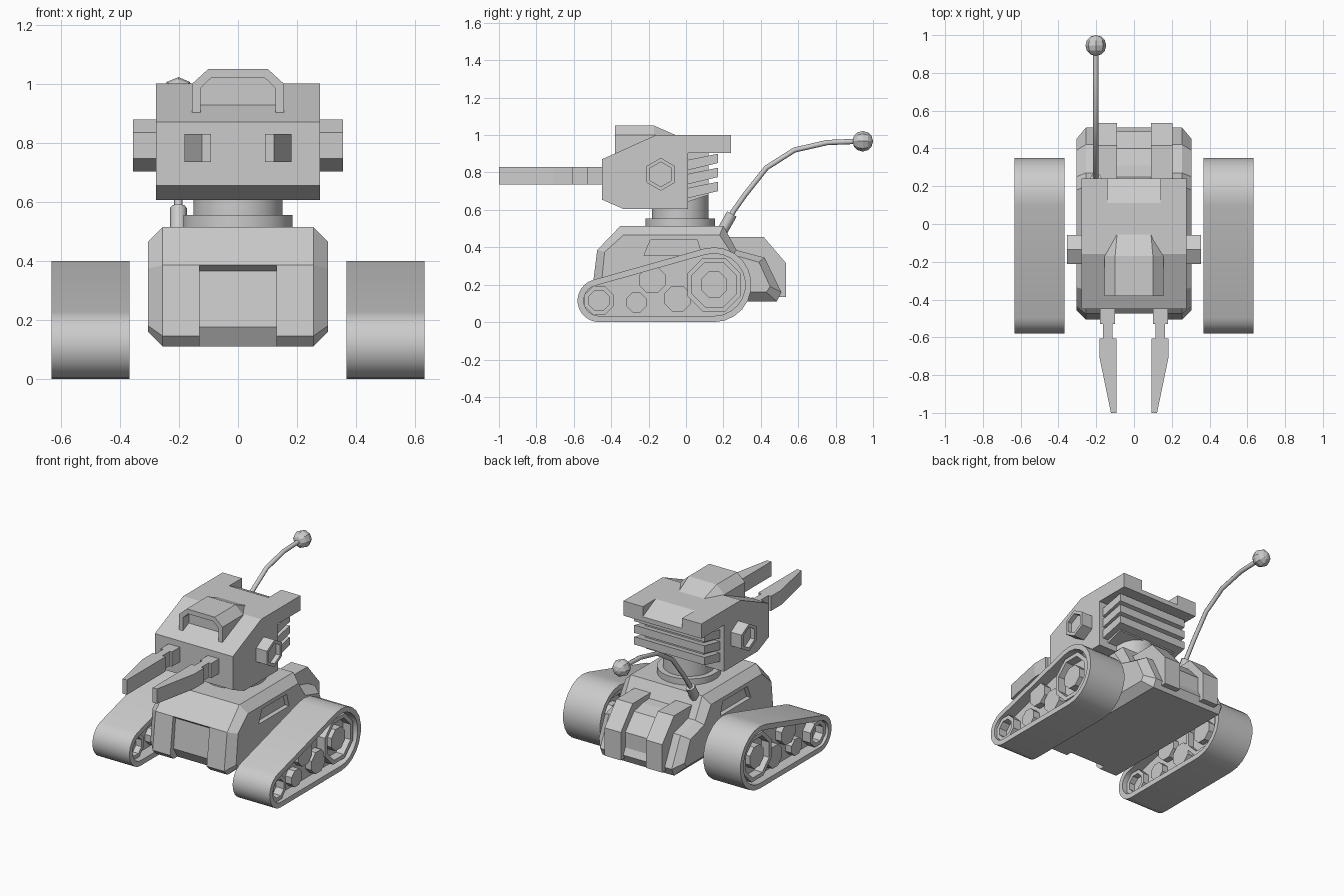
import bpy, bmesh, math
from mathutils import Vector

if "Cube" in bpy.data.objects:
    bpy.data.objects.remove(bpy.data.objects["Cube"])


def loft(name, loops, cyclic=False, mirror=False, smooth=False):
    """Bridge equal-length loops of 3D points; cap the ends unless cyclic."""
    bm = bmesh.new()
    rings = [[bm.verts.new(p) for p in loop] for loop in loops]
    n = len(rings[0])
    pairs = list(zip(rings, rings[1:])) + ([(rings[-1], rings[0])] if cyclic else [])
    for a, b in pairs:
        for i in range(n):
            j = (i + 1) % n
            bm.faces.new((a[i], a[j], b[j], b[i]))
    if not cyclic:
        bm.faces.new(rings[0])
        bm.faces.new(rings[-1])
    bmesh.ops.recalc_face_normals(bm, faces=bm.faces)
    me = bpy.data.meshes.new(name)
    bm.to_mesh(me)
    bm.free()
    ob = bpy.data.objects.new(name, me)
    bpy.context.collection.objects.link(ob)
    activate(ob)
    if mirror:
        ob.modifiers.new("Mirror", 'MIRROR').use_mirror_merge = False
        bpy.ops.object.modifier_apply(modifier="Mirror")
    if smooth:
        bpy.ops.object.shade_smooth_by_angle(angle=math.radians(32))
    return ob


def activate(ob):
    bpy.ops.object.select_all(action='DESELECT')
    ob.select_set(True)
    bpy.context.view_layer.objects.active = ob


def at_x(x, profile):
    return [(x, y, z) for y, z in profile]


def at_y(y, profile):
    return [(x, y, z) for x, z in profile]


def at_z(z, profile):
    return [(x, y, z) for x, y in profile]


def slab(name, x0, x1, profile, **kw):
    return loft(name, [at_x(x0, profile), at_x(x1, profile)], **kw)


def circle(cy, cz, r, n=8, start=22.5):
    return [(cy + r * math.cos(math.radians(start + 360 * i / n)),
             cz + r * math.sin(math.radians(start + 360 * i / n))) for i in range(n)]


def cut(ob, cutter):
    cutter.hide_render = True
    activate(ob)
    m = ob.modifiers.new("Cut", 'BOOLEAN')
    m.operation, m.solver, m.object = 'DIFFERENCE', 'EXACT', cutter
    bpy.ops.object.modifier_apply(modifier="Cut")
    bpy.data.objects.remove(cutter)


# Hull: side profile with a smaller copy on each flank for the chamfers
full = [(-.35, .515), (-.475, .385), (-.505, .145), (-.47, .11), (.485, .11),
        (.51, .16), (.42, .345), (.27, .385), (.2, .515)]
flank = [(-.335, .465), (-.435, .375), (-.455, .18), (-.43, .16), (.43, .16),
         (.45, .19), (.39, .32), (.25, .36), (.18, .465)]
hull = loft("hull", [at_x(-.305, flank), at_x(-.255, full), at_x(.255, full), at_x(.305, flank)])
cut(hull, slab("nose_cutter", -.13, .13,
               [(-.7, .385), (-.475, .385), (-.45, .365), (-.47, .175), (-.42, .09), (-.7, .09)]))
for s in (-1, 1):
    cut(hull, slab("side_panel_cutter", s * .275, s * .4,
                   [(-.225, .355), (.085, .355), (.06, .44), (-.19, .44)]))

# Rear armour blocks
slab("rear_block", .09, .205, [(.2, .455), (.415, .455), (.535, .315), (.535, .135),
                               (.47, .135), (.44, .2), (.25, .2)], mirror=True)
slab("rear_centre_block", -.092, .092, [(.2, .43), (.31, .42), (.4, .4), (.49, .3),
                                        (.49, .18), (.45, .13), (.2, .13)])


# Tracks: belt around a large rear wheel and a small front wheel
def belt(inset):
    pts = []
    for cy, cz, r, a0, a1 in ((.15, .2, .2, -90, 105.7), (-.465, .115, .115, 105.7, 270)):
        for i in range(13):
            a = math.radians(a0 + (a1 - a0) * i / 12)
            pts.append((cy + (r - inset) * math.cos(a), cz + (r - inset) * math.sin(a)))
    return pts


X0, X1 = .368, .632
outer, inner = belt(0), belt(.033)
loft("track_belt", [at_x(X0, outer), at_x(X1, outer), at_x(X1, inner), at_x(X0, inner)],
     cyclic=True, mirror=True, smooth=True)
slab("track_web", .44, .56, belt(.025), mirror=True)


# Wheels, shown on both faces of the track
def ring(name, cy, cz, ro, ri, x0, x1, n=8, start=22.5):
    a, b = circle(cy, cz, ro, n, start), circle(cy, cz, ri, n, start)
    loft(name, [at_x(x0, a), at_x(x1, a), at_x(x1, b), at_x(x0, b)], cyclic=True, mirror=True)


ring("rear_wheel_rim", .15, .2, .155, .128, .40, .615)
slab("rear_wheel_hub", .40, .61, circle(.15, .2, .075), mirror=True)
ring("front_wheel_rim", -.465, .115, .083, .058, .40, .615)
for y, z, r in ((-.265, .105, .057), (-.045, .125, .075), (-.18, .225, .075)):
    slab("road_wheel", .40, .605, circle(y, z, r), mirror=True)

# Turret ring and neck
disc, neck = circle(0, -.03, .187, 24), circle(0, -.03, .152, 24)
loft("turret_ring", [at_z(.5, disc), at_z(.555, disc)], smooth=True)
loft("turret_neck", [at_z(.54, neck), at_z(.69, neck)], smooth=True)

# Head with an overhanging roof that has a sloped notch at the back
head = slab("head", -.278, .278,
            [(-.45, .87), (-.45, .655), (-.335, .605), (.01, .605), (.01, .905),
             (.24, .905), (.24, 1.0), (-.16, 1.0)])
cut(head, slab("roof_notch_cutter", -.14, .14,
               [(.11, 1.0), (.3, .905), (.3, 1.1), (.11, 1.1)]))
slab("head_rear_core", -.21, .21, [(0, .64), (.12, .68), (.12, .91), (0, .91)])
for z in (.85, .775, .70):
    slab("cooling_fin", -.25, .25,
         [(0, z - .04), (.17, z), (.17, z + .05), (0, z + .015)])

# Hexagonal side bolts with a sunken centre
big, small = circle(-.135, .79, .088, 6, 30), circle(-.135, .79, .066, 6, 30)
loft("side_bolt", [at_x(.27, big), at_x(.355, big), at_x(.355, small), at_x(.325, small)],
     mirror=True)


# Hatch hood on the roof with a recessed front
def arch(w, shoulder, tw, top):
    return [(-w, .89), (-w, shoulder), (-tw, top), (tw, top), (w, shoulder), (w, .89)]


inn, out = arch(.127, .985, .09, 1.02), arch(.155, 1.0, .1, 1.05)
loft("hatch_hood", [at_y(-.32, inn), at_y(-.38, inn), at_y(-.38, out),
                    at_y(-.17, out), at_y(-.055, arch(.1, .985, .09, 1.0))])

# Twin blade-shaped barrels
blade = [(.18, -.42), (.18, -.53), (.163, -.53), (.163, -.605), (.182, -.605), (.182, -.71),
         (.122, -1.0), (.092, -1.0), (.092, -.605), (.115, -.605), (.115, -.53), (.1, -.53),
         (.1, -.42)]
loft("barrel", [at_z(.735, blade), at_z(.83, blade)], mirror=True)


# Antenna: socket, curved rod and ball
def rod(name, pts, r):
    cu = bpy.data.curves.new(name, 'CURVE')
    cu.dimensions, cu.bevel_depth, cu.bevel_resolution, cu.use_fill_caps = '3D', r, 2, True
    sp = cu.splines.new('POLY')
    sp.points.add(len(pts) - 1)
    for p, (y, z) in zip(sp.points, pts):
        p.co = (-.202, y, z, 1)
    ob = bpy.data.objects.new(name, cu)
    bpy.context.collection.objects.link(ob)
    activate(ob)
    bpy.ops.object.convert(target='MESH')
    bpy.ops.object.shade_smooth_by_angle(angle=math.radians(50))


rod("antenna_socket", [(.19, .48), (.245, .578)], .029)
rod("antenna_rod", [(.23, .55), (.255, .595), (.315, .68), (.43, .825), (.58, .92),
                    (.755, .96), (.93, .967)], .014)
bpy.ops.mesh.primitive_uv_sphere_add(segments=8, ring_count=6, radius=.055,
                                     location=(-.202, .945, .967), rotation=(math.pi / 2, 0, 0))
bpy.context.object.name = "antenna_ball"
